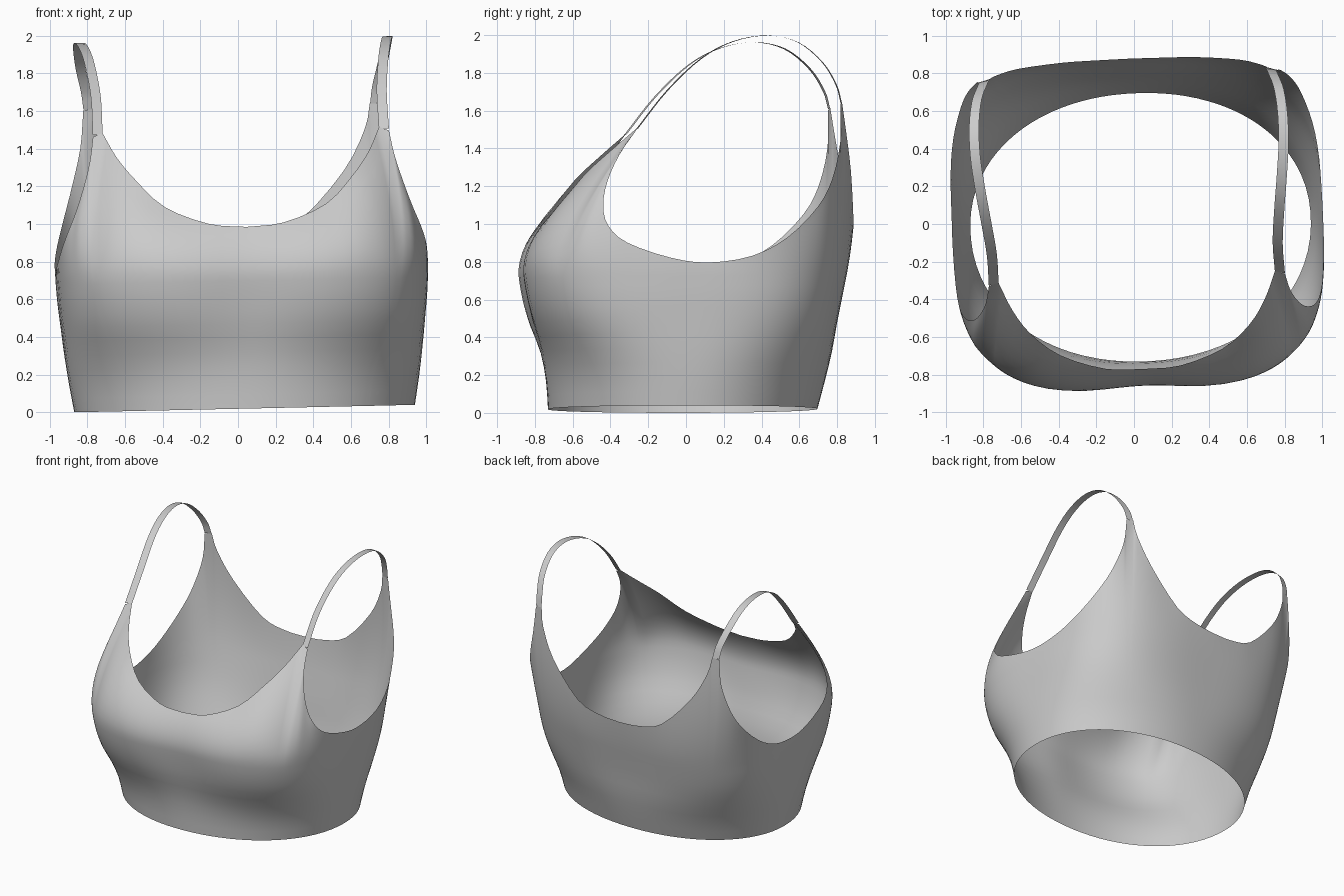
import bpy
import bmesh
from math import sin, cos, radians, exp
from mathutils import Vector, Matrix

default_cube = bpy.data.objects.get("Cube")
if default_cube:
    bpy.data.objects.remove(default_cube, do_unlink=True)

fabric = bpy.data.materials.new("light_grey_fabric")
fabric.use_nodes = True
grey = (0.6, 0.6, 0.6, 1)
fabric.diffuse_color = grey
fabric.node_tree.nodes["Principled BSDF"].inputs["Base Color"].default_value = grey

# Whole garment sits slightly turned and leaning
POSE = (Matrix.Translation((0.035, 0, 0.02))
        @ Matrix.Rotation(radians(2.4), 4, "Z")
        @ Matrix.Rotation(radians(-1.25), 4, "Y"))

# Body bands: height, half width, front depth, back depth, squareness
BANDS = [
    (0.0, 0.905, 0.73, 0.695, 2.1),
    (0.15, 0.93, 0.74, 0.735, 2.2),
    (0.3, 0.95, 0.77, 0.77, 2.5),
    (0.45, 0.965, 0.83, 0.795, 2.9),
    (0.58, 0.978, 0.868, 0.82, 3.1),
    (0.68, 0.984, 0.885, 0.84, 3.2),
]

# Upper edges of the left half: x, y, z, and angle around the body below
FRONT_NECKLINE = [
    (0, -0.77, 0.965, 0), (0.2, -0.76, 0.985, 14), (0.43, -0.68, 1.08, 31),
    (0.58, -0.56, 1.23, 41), (0.67, -0.43, 1.35, 45), (0.735, -0.28, 1.48, 48),
]
ARMHOLE = [
    (0.787, -0.295, 1.46, 50), (0.81, -0.385, 1.33, 52), (0.85, -0.45, 1.19, 55),
    (0.895, -0.475, 1.06, 59), (0.94, -0.45, 0.95, 63), (0.97, -0.35, 0.86, 70),
    (0.985, -0.12, 0.78, 83), (0.985, 0.08, 0.755, 96), (0.98, 0.31, 0.79, 109),
    (0.955, 0.5, 0.89, 119), (0.905, 0.66, 1.05, 127), (0.86, 0.74, 1.2, 131),
    (0.81, 0.785, 1.4, 134), (0.79, 0.787, 1.6, 135.5),
]
BACK_NECKLINE = [
    (0.735, 0.797, 1.61, 137.5), (0.705, 0.818, 1.47, 139), (0.59, 0.85, 1.25, 145),
    (0.36, 0.873, 1.0, 158), (0.17, 0.878, 0.935, 169), (0, 0.88, 0.922, 180),
]
STRAP_PATH = [
    (0.761, -0.288, 1.47), (0.76, -0.13, 1.67), (0.78, 0.05, 1.84),
    (0.802, 0.22, 1.93), (0.82, 0.4, 1.96), (0.82, 0.56, 1.925),
    (0.803, 0.69, 1.82), (0.775, 0.765, 1.7), (0.7625, 0.792, 1.605),
]


def smooth_path(points, steps):
    """Pass a rounded curve through the given points."""
    pts = [Vector(p) for p in points]
    pts = [2 * pts[0] - pts[1]] + pts + [2 * pts[-1] - pts[-2]]
    out = []
    for a, b, c, d in zip(pts, pts[1:], pts[2:], pts[3:]):
        for i in range(steps):
            t = i / steps
            out.append(b + 0.5 * t * ((c - a) + t * (2 * a - 5 * b + 4 * c - d
                                                     + t * (3 * (b - c) + d - a))))
    return out + [pts[-2]]


def band_point(band, angle):
    """Point on a rounded-square ring, angle measured from the front."""
    z, width, front, back, power = band
    s, c = max(sin(angle), 0), cos(angle)
    depth = front if c > 0 else back
    r = ((s / width) ** power + (abs(c) / depth) ** power) ** (-1 / power)
    x, y = r * s, -r * c
    # Shallow dip between the cups
    if c > 0:
        y += 0.03 * exp(-(x / 0.28) ** 2) * max(0, min(1, (z - 0.25) / 0.3))
    return Vector((x, y, z))


def body_column(edge, upper_steps=9):
    """Points from the hem up to one point on the upper edge."""
    top, angle = Vector(edge[:3]), radians(edge[3])
    column = smooth_path([band_point(b, angle) for b in BANDS], 2)
    start = column[-1]
    rise = (start - column[-3]).normalized()
    # The front slopes back early, the back stays upright for longer
    reach = 0.23 if cos(angle) > 0 else 0.46
    bend = start + rise * min(0.45 * (top - start).length, reach)
    for i in range(1, upper_steps + 1):
        t = i / upper_steps
        column.append(start * (1 - t) ** 2 + bend * 2 * t * (1 - t) + top * t * t)
    return column


def make_sheet(name, columns):
    """Skin a grid of columns, mirror it and shade it smooth."""
    bm = bmesh.new()
    grid = [[bm.verts.new(p) for p in col] for col in columns]
    for left, right in zip(grid, grid[1:]):
        for i in range(len(left) - 1):
            bm.faces.new((left[i], right[i], right[i + 1], left[i + 1]))
    mesh = bpy.data.meshes.new(name)
    bm.to_mesh(mesh)
    bm.free()
    mesh.materials.append(fabric)
    mesh.shade_smooth()
    obj = bpy.data.objects.new(name, mesh)
    bpy.context.collection.objects.link(obj)
    mirror = obj.modifiers.new("other_half", "MIRROR")
    mirror.merge_threshold = 0.002
    obj.matrix_world = POSE


# Body: hem, cups, sides and back in one sheet
edge_points = []
for chain in (FRONT_NECKLINE, ARMHOLE, BACK_NECKLINE):
    edge_points += smooth_path(chain, 3)
make_sheet("top_body", [body_column(e) for e in edge_points])

# Shoulder straps: flat ribbons joining front and back
path = smooth_path(STRAP_PATH, 4)
half_strap = Vector((0.0265, -0.005, 0))
make_sheet("shoulder_straps", [
    [p - half_strap for p in path],
    [p + half_strap for p in path],
])
